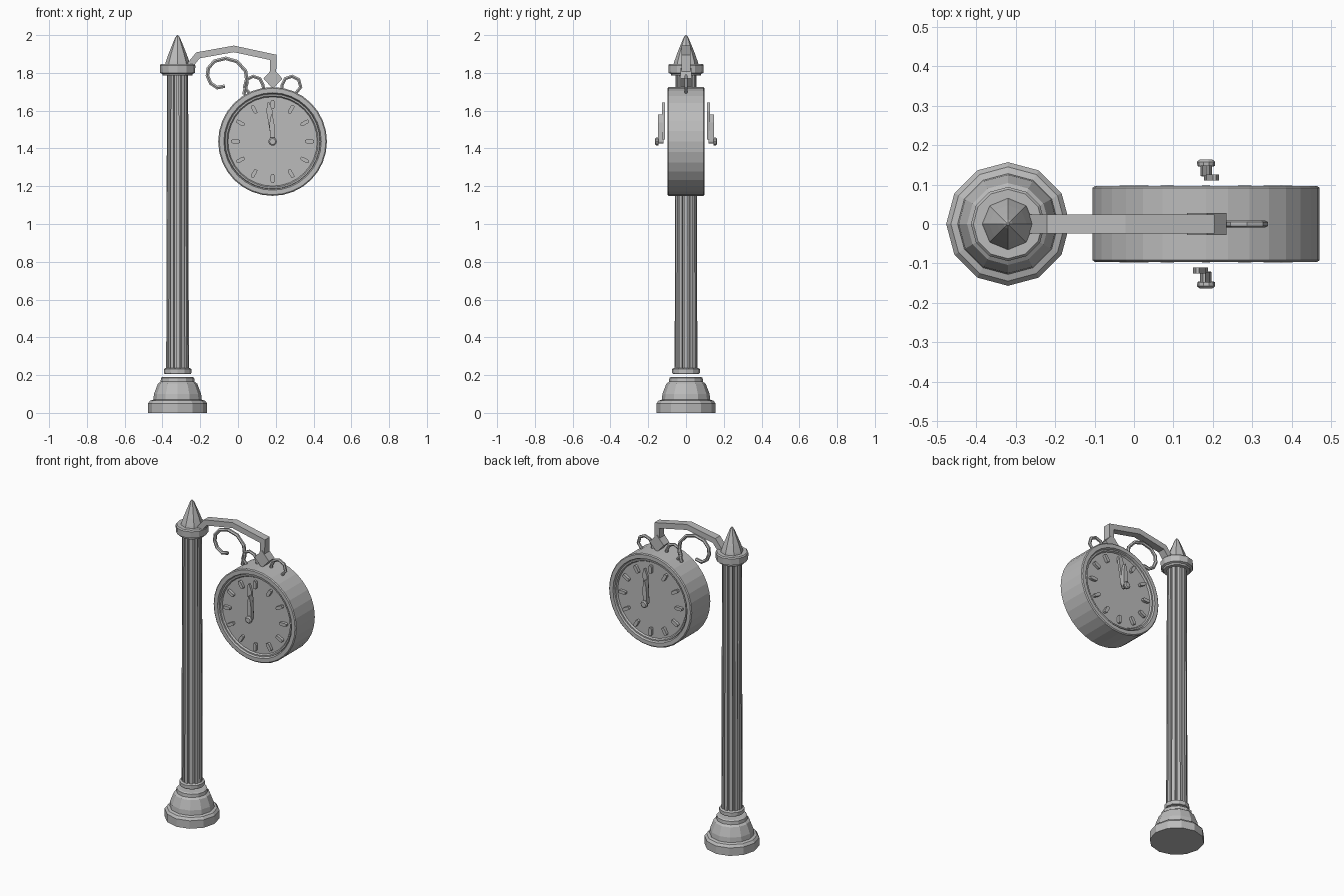
import bpy, bmesh
from math import sin, cos, pi, radians
from mathutils import Matrix, Vector

if "Cube" in bpy.data.objects:
    bpy.data.objects.remove(bpy.data.objects["Cube"])

iron = bpy.data.materials.new("grey_iron")
iron.use_nodes = True
iron.diffuse_color = (0.5, 0.5, 0.5, 1)
iron.node_tree.nodes["Principled BSDF"].inputs["Base Color"].default_value = (0.5, 0.5, 0.5, 1)

POST_X = -0.32
CLOCK = Vector((0.183, 0, 1.437))


def finish(name, bm, loc=(0, 0, 0), rot=(0, 0, 0)):
    bmesh.ops.recalc_face_normals(bm, faces=bm.faces)
    me = bpy.data.meshes.new(name)
    bm.to_mesh(me)
    bm.free()
    me.materials.append(iron)
    ob = bpy.data.objects.new(name, me)
    ob.location, ob.rotation_euler = loc, rot
    bpy.context.collection.objects.link(ob)
    return ob


def loft(name, rings, **kw):
    """Skin equal-length rings of points and cap both ends."""
    bm = bmesh.new()
    loops = [[bm.verts.new(p) for p in ring] for ring in rings]
    n = len(loops[0])
    for a, b in zip(loops, loops[1:]):
        for i in range(n):
            j = (i + 1) % n
            bm.faces.new((a[i], a[j], b[j], b[i]))
    bm.faces.new(loops[0])
    bm.faces.new(loops[-1])
    return finish(name, bm, **kw)


def lathe(name, profile, sides, **kw):
    turn = [2 * pi * i / sides for i in range(sides)]
    return loft(name, [[(r * cos(a), r * sin(a), z) for a in turn]
                       for r, z in profile], **kw)


def prism(name, outline, y0, y1, **kw):
    return loft(name, [[(x, y, z) for x, z in outline] for y in (y0, y1)], **kw)


def sweep(name, path, half, depth, sides=4):
    """Tube along a path in the xz plane; half = in-plane, depth = y half size."""
    pts = [Vector((x, 0, z)) for x, z in path]
    rings = []
    for i, p in enumerate(pts):
        d0 = (p - pts[max(i - 1, 0)]).normalized()
        d1 = (pts[min(i + 1, len(pts) - 1)] - p).normalized()
        t = (d0 + d1).normalized()
        side = Vector((-t.z, 0, t.x)) / max(t.dot(d1 if d1.length else d0), 0.6)
        ring = []
        for k in range(sides):
            a = 2 * pi * (k + 0.5) / sides
            s = 1 / cos(pi / sides)
            ring.append(p + side * half * s * cos(a) + Vector((0, depth * s * sin(a), 0)))
        rings.append(ring)
    return loft(name, rings)


# Post: stepped base, collar, fluted shaft, capital and pointed finial
at_post = (POST_X, 0, 0)
lathe("base", [(.157, 0), (.157, .05), (.145, .065), (.128, .07), (.125, .1),
               (.104, .155), (.09, .165), (.088, .185), (.08, .19)], 12, loc=at_post)
lathe("collar", [(.07, .207), (.073, .212), (.073, .232), (.065, .237)], 12, loc=at_post)
flutes = 12
shaft = []
for z, grow in ((.23, 1), (1.8, .93)):
    ring = []
    for i in range(flutes):
        for offset, r in ((-.3, .061), (.3, .061), (.36, .05), (.64, .05)):
            a = 2 * pi * (i + offset) / flutes
            ring.append((r * grow * cos(a), r * grow * sin(a), z))
    shaft.append(ring)
loft("fluted_shaft", shaft, loc=at_post)
lathe("capital", [(.078, 1.785), (.08, 1.795), (.093, 1.8), (.094, 1.84), (.088, 1.847),
                  (.06, 1.847)], 12, loc=at_post)
lathe("finial", [(.066, 1.845), (.062, 1.86), (.048, 1.9), (.028, 1.95), (.012, 1.988),
                 (.003, 2.0)], 8, loc=at_post)

# Hanging arm, diamond joint and scrollwork
sweep("arm", [(-.255, 1.84), (-.212, 1.893), (-.022, 1.927), (.187, 1.882), (.185, 1.8)],
      .017, .024)
prism("diamond_joint", [(.185, 1.715), (.235, 1.77), (.185, 1.825), (.135, 1.77)], -.028, .028)
sweep("large_scroll", [(-.07, 1.73), (-.11, 1.722), (-.145, 1.745), (-.162, 1.785),
                       (-.157, 1.825), (-.125, 1.862), (-.065, 1.877), (-.005, 1.86),
                       (.04, 1.81), (.048, 1.75), (.03, 1.685)], .009, .009, 6)
hook = [(.045, 1.71), (.048, 1.74), (.065, 1.77), (.1, 1.783), (.133, 1.765), (.15, 1.73),
        (.158, 1.69), (.15, 1.68)][:-1]
for side, flip in (("right", 1), ("left", -1)):
    sweep("small_scroll_" + side,
          [(CLOCK.x + flip * (x - CLOCK.x), z) for x, z in
           [(.088, 1.66), (.062, 1.69), (.034, 1.725), (.045, 1.765), (.08, 1.782),
            (.115, 1.77), (.133, 1.735), (.136, 1.7)]], .008, .008, 6)

# Clock drum: outer rim and recessed dial on both sides
half = [(.001, .08), (.236, .08), (.242, .09), (.25, .09), (.252, .084), (.258, .097),
        (.282, .097), (.288, .092)]
lathe("clock_drum", half + [(r, -h) for r, h in reversed(half)], 32,
      loc=CLOCK, rot=(pi / 2, 0, 0))


def turned(outline, angle):
    c, s = cos(angle), sin(angle)
    return [(x * c + z * s, z * c - x * s) for x, z in outline]


# Hour marks, hands and hub, repeated on the back dial
pill = [(-.01, .18), (-.006, .172), (.006, .172), (.01, .18),
        (.01, .212), (.006, .22), (-.006, .22), (-.01, .212)]
minute_hand = [(-.006, .01), (.006, .01), (.016, .165), (.004, .208), (-.004, .208), (-.016, .165)]
hour_hand = [(-.014, 0), (.014, 0), (.012, .1), (.003, .143), (-.003, .143), (-.012, .1)]
for face, spin in (("front", 0), ("back", pi)):
    place = dict(loc=CLOCK, rot=(0, 0, spin))
    for i in range(12):
        prism(f"{face}_hour_mark_{i + 1}", turned(pill, radians(30 * i)), -.098, -.075, **place)
    prism(face + "_minute_hand", turned(minute_hand, radians(-6)), -.126, -.11, **place)
    prism(face + "_hour_hand", turned(hour_hand, radians(-2)), -.148, -.122, **place)
    hub = lathe(face + "_hub", [(.012, .12), (.012, .145), (.022, .147), (.023, .158),
                                (.016, .164)], 10)
    hub.matrix_world = (Matrix.Translation(CLOCK) @ Matrix.Rotation(spin, 4, 'Z')
                        @ Matrix.Rotation(pi / 2, 4, 'X'))
